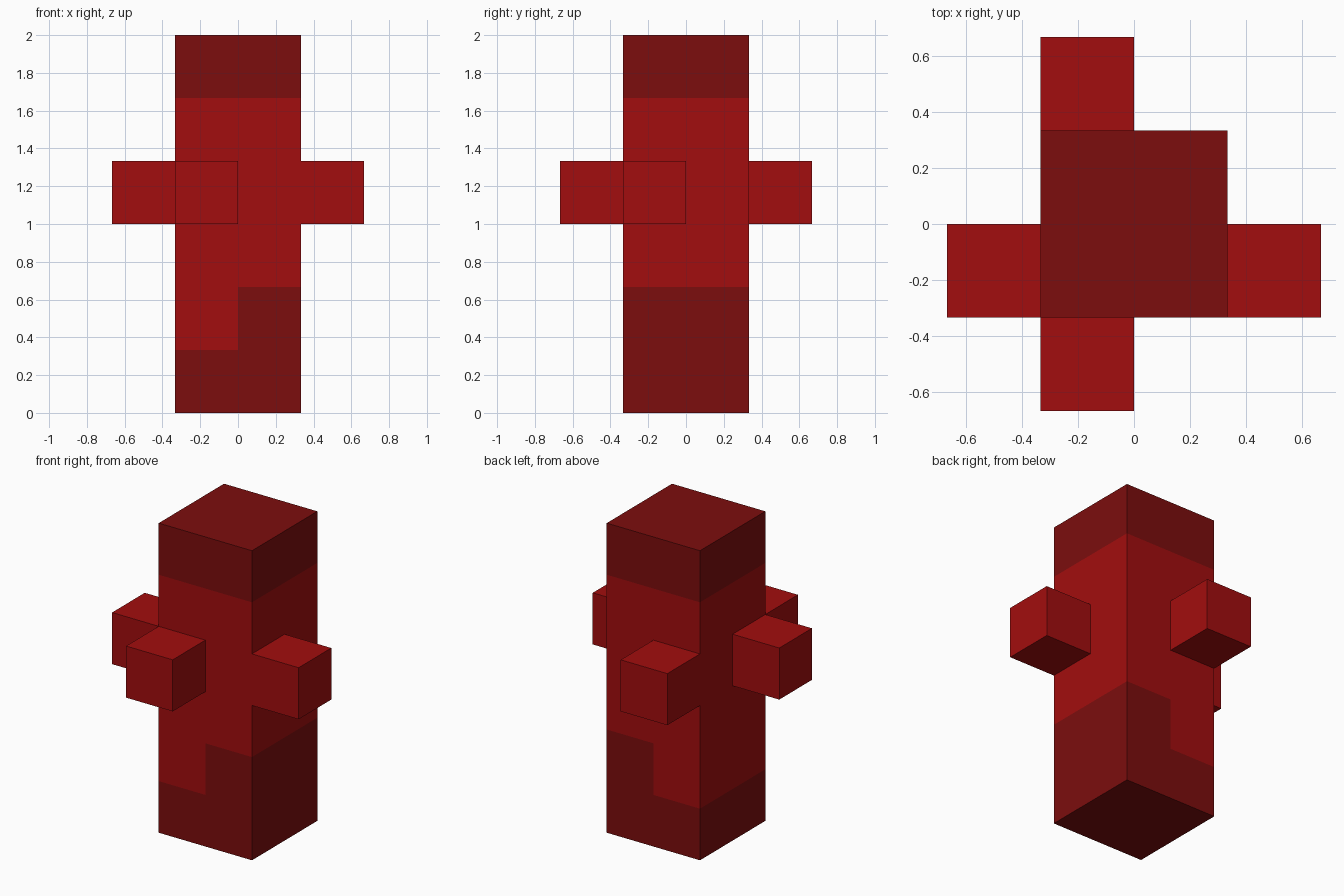
import bpy, bmesh
from mathutils import Vector

if "Cube" in bpy.data.objects:
    bpy.data.objects.remove(bpy.data.objects["Cube"])

U = 1 / 3  # block unit of the model


def material(name, rgb):
    m = bpy.data.materials.new(name)
    m.diffuse_color = (*rgb, 1.0)
    m.use_nodes = True
    m.node_tree.nodes["Principled BSDF"].inputs["Base Color"].default_value = m.diffuse_color
    return m


bright = material("bright_red", (0.361, 0.004, 0.0044))
dark = material("dark_red", (0.202, 0.004, 0.004))


def box(name, lo, hi, mats, cuts=(), rule=None):
    """Box between two corners, cut by planes, coloured by a rule on face centres."""
    lo, hi = Vector(lo) * U, Vector(hi) * U
    bm = bmesh.new()
    bmesh.ops.create_cube(bm, size=1)
    for v in bm.verts:
        v.co = (lo + hi) / 2 + v.co * (hi - lo)
    for co, no in cuts:
        bmesh.ops.bisect_plane(bm, geom=bm.verts[:] + bm.edges[:] + bm.faces[:],
                               plane_co=Vector(co) * U, plane_no=no)
    if rule:
        for f in bm.faces:
            f.material_index = rule(f.calc_center_median() / U)
    me = bpy.data.meshes.new(name)
    bm.to_mesh(me)
    bm.free()
    for m in mats:
        me.materials.append(m)
    ob = bpy.data.objects.new(name, me)
    bpy.context.collection.objects.link(ob)
    return ob


# Column: dark cap, bright middle, dark base that steps down on the left half
def column_colour(c):
    base = 2 if c.x > 0 else 1
    return 1 if c.z > 5 or c.z < base else 0


levels = [((0, 0, z), (0, 0, 1)) for z in (1, 2, 5)]
box("column", (-1, -1, 0), (1, 1, 6), (bright, dark),
    levels + [((0, 0, 0), (1, 0, 0))], column_colour)

# Four cube knobs, one on each side of the column
for name, x, y in (("left_knob", -2, -1), ("right_knob", 1, -1),
                   ("front_knob", -1, -2), ("back_knob", -1, 1)):
    box(name, (x, y, 3), (x + 1, y + 1, 4), (bright,))
